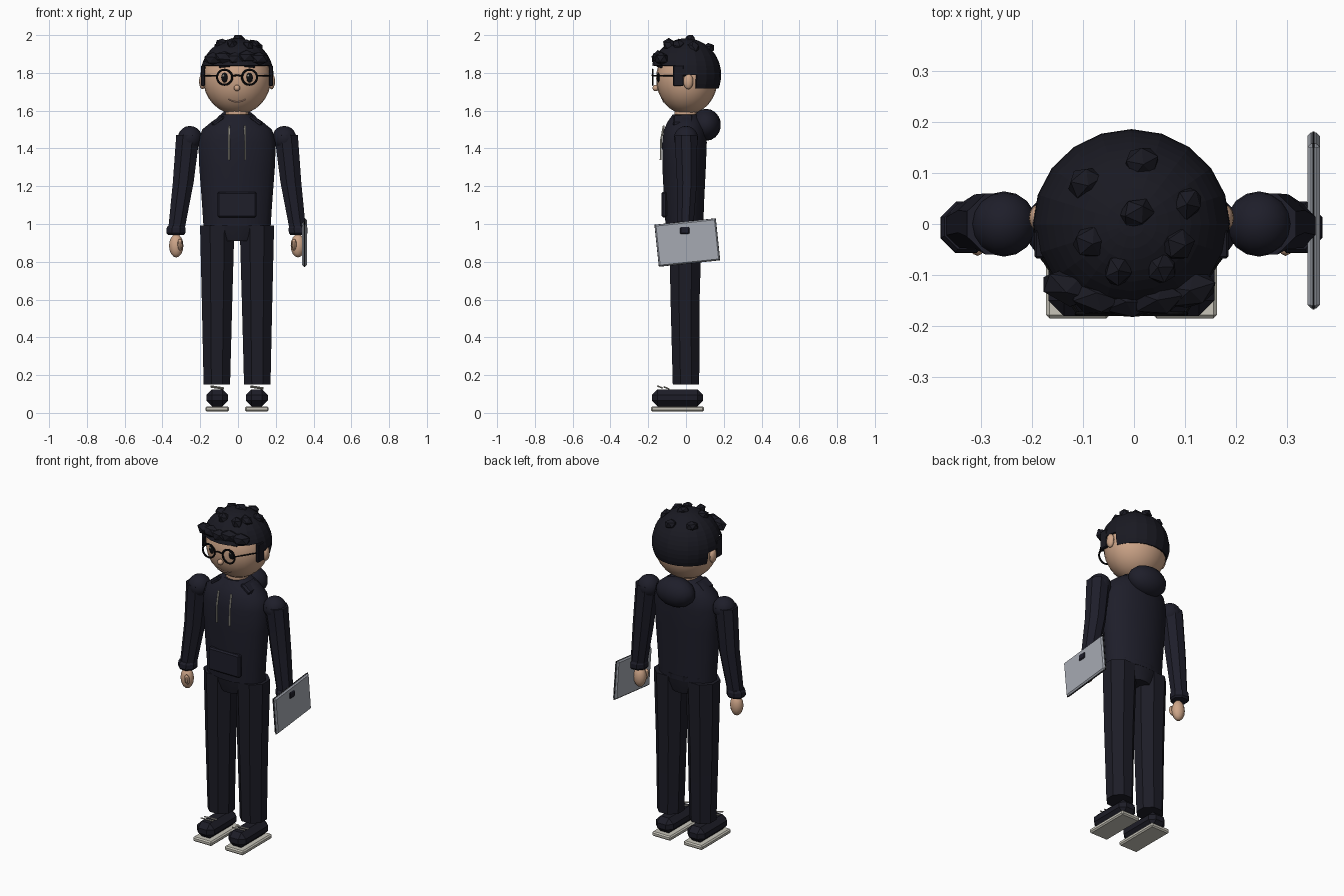
import bpy, bmesh, math, random
from mathutils import Vector, Matrix, Euler

if "Cube" in bpy.data.objects:
    bpy.data.objects.remove(bpy.data.objects["Cube"])

random.seed(4)
OFF = Vector((-0.005, 0, 0))


def mat(name, r, g, b):
    m = bpy.data.materials.new(name)
    m.diffuse_color = (r, g, b, 1)
    m.use_nodes = True
    m.node_tree.nodes["Principled BSDF"].inputs["Base Color"].default_value = m.diffuse_color
    return m


SKIN = mat("skin", 0.62, 0.38, 0.25)
HAIR = mat("hair", 0.010, 0.010, 0.016)
CLOTH = mat("hoodie navy", 0.013, 0.013, 0.023)
PANTS = mat("trouser navy", 0.012, 0.012, 0.020)
BLACK = mat("frame black", 0.004, 0.004, 0.005)
PALE = mat("off white", 0.58, 0.56, 0.49)
METAL = mat("laptop grey", 0.38, 0.40, 0.45)
LIP = mat("lip", 0.55, 0.33, 0.25)


def finish(name, bm, m, angle=30):
    bmesh.ops.recalc_face_normals(bm, faces=bm.faces)
    bmesh.ops.translate(bm, verts=bm.verts, vec=OFF)
    me = bpy.data.meshes.new(name)
    bm.to_mesh(me)
    bm.free()
    me.materials.append(m)
    ob = bpy.data.objects.new(name, me)
    bpy.context.collection.objects.link(ob)
    if angle:
        bpy.ops.object.select_all(action='DESELECT')
        ob.select_set(True)
        bpy.context.view_layer.objects.active = ob
        bpy.ops.object.shade_smooth_by_angle(angle=math.radians(angle))
    return ob


def loft(name, rings, n, m, angle=30):
    """Stack of elliptical rings (x, y, z, rx, ry), capped at both ends."""
    bm = bmesh.new()
    k = 1 / math.cos(math.pi / n)
    loops = []
    for x, y, z, rx, ry in rings:
        loops.append([bm.verts.new((x + k * rx * math.cos((i + .5) * math.tau / n),
                                    y + k * ry * math.sin((i + .5) * math.tau / n), z)) for i in range(n)])
    for a, b in zip(loops, loops[1:]):
        for i in range(n):
            bm.faces.new((a[i], a[(i + 1) % n], b[(i + 1) % n], b[i]))
    bm.faces.new(loops[0])
    bm.faces.new(loops[-1])
    return finish(name, bm, m, angle)


def placed(c, s, rot=(0, 0, 0)):
    return Matrix.LocRotScale(Vector(c), Euler([math.radians(a) for a in rot]), Vector(s))


def ball(name, c, s, m, seg=16, rings=10, rot=(0, 0, 0), angle=40):
    bm = bmesh.new()
    bmesh.ops.create_uvsphere(bm, u_segments=seg, v_segments=rings, radius=1, matrix=placed(c, s, rot))
    return finish(name, bm, m, angle)


def lump(name, c, s, m, rot=(0, 0, 0)):
    bm = bmesh.new()
    bmesh.ops.create_icosphere(bm, subdivisions=1, radius=1, matrix=placed(c, s, rot))
    return finish(name, bm, m, 0)


def box(name, c, s, m, bevel=0.0, rot=(0, 0, 0), seg=1):
    bm = bmesh.new()
    bmesh.ops.create_cube(bm, size=1, matrix=Matrix.Diagonal((*s, 1)))
    if bevel:
        bmesh.ops.bevel(bm, geom=bm.edges[:], offset=bevel, segments=seg, affect='EDGES', profile=0.5)
    bm.transform(placed(c, (1, 1, 1), rot))
    return finish(name, bm, m)


def rod(name, pts, r, m, n=6):
    """Chain of thin cylinders through the points."""
    bm = bmesh.new()
    for a, b in zip(pts, pts[1:]):
        a, b = Vector(a), Vector(b)
        mx = Matrix.Translation((a + b) / 2) @ (b - a).to_track_quat('Z', 'Y').to_matrix().to_4x4()
        bmesh.ops.create_cone(bm, cap_ends=True, segments=n, radius1=r, radius2=r,
                              depth=(b - a).length + r * .5, matrix=mx)
    return finish(name, bm, m)


# Head, neck and face
HC, HS = (0, 0.005, 1.77), (0.18, 0.163, 0.19)
ball("head", HC, HS, SKIN, 24, 16)
loft("neck", [(0, 0, 1.53, .06, .06), (0, 0, 1.62, .06, .06)], 12, SKIN)


def face_y(x, z):
    d = 1 - (x / HS[0]) ** 2 - ((z - HC[2]) / HS[2]) ** 2
    return HC[1] - HS[1] * math.sqrt(max(d, 0))


ball("nose", (0, -.16, 1.72), (.017, .017, .017), SKIN, 10, 8)
rod("mouth", [(x, face_y(x, z) - .001, z) for x, z in
              [(-.045, 1.66), (-.025, 1.65), (0, 1.645), (.025, 1.65), (.045, 1.66)]], .003, LIP)

# Hair shell: sphere trimmed along the hairline
bm = bmesh.new()
bmesh.ops.create_uvsphere(bm, u_segments=20, v_segments=24, radius=1,
                          matrix=placed((0, 0, 1.79), (.193, .186, .193)))
bmesh.ops.delete(bm, geom=[f for f in bm.faces if not (
    f.calc_center_median().z > 1.85
    or (f.calc_center_median().y > .045 and f.calc_center_median().z > 1.72)
    or (f.calc_center_median().y > -.07 and f.calc_center_median().z > 1.79))], context='FACES')
hair = finish("hair_shell", bm, HAIR, 0)
mod = hair.modifiers.new("thickness", 'SOLIDIFY')
mod.thickness = .012

# Hair tufts on the crown and a clumpy fringe
for i, (x, y) in enumerate([(-.09, .08), (.02, .12), (.11, .04), (.09, -.04), (-.08, -.035), (-.025, -.09),
                            (.01, .02), (.06, -.085)]):
    z = 1.785 + math.sqrt(.19 ** 2 - x * x - y * y)
    lump(f"hair_tuft_{i}", (x, y, z), (.038, .034, .028), HAIR, [random.uniform(0, 60) for _ in range(3)])
for i, (x, y, z) in enumerate([(-.125, -.125, 1.875), (-.07, -.145, 1.88), (-.01, -.15, 1.875),
                               (.05, -.145, 1.885), (.115, -.13, 1.875)]):
    lump(f"fringe_{i}", (x, y, z), (.058, .036, .036), HAIR, (random.uniform(-20, 20), 0, x * 150))

for side, s in (("left", -1), ("right", 1)):
    # Ear, sideburn, eye, brow and glasses
    ball("ear_" + side, (s * .183, .012, 1.755), (.018, .026, .042), SKIN, 12, 8)
    box("sideburn_" + side, (s * .18, -.04, 1.785), (.02, .055, .11), HAIR, .004)
    ex = s * .066
    fy = face_y(ex, 1.775)
    ball("eye_" + side, (ex, fy, 1.775), (.018, .008, .026), BLACK, 12, 8)
    ball("eye_glint_" + side, (ex - .006, fy - .008, 1.785), (.005, .003, .006), PALE, 8, 6)
    box("brow_" + side, (ex, face_y(ex, 1.835) - .004, 1.836), (.06, .014, .013), HAIR, .003, (0, s * 6, s * 18))
    rod("glasses_rim_" + side, [(ex + .04 * math.cos(a * math.tau / 20), -.176, 1.777 + .04 * math.sin(a * math.tau / 20))
                                for a in range(21)], .0055, BLACK)
    rod("glasses_temple_" + side, [(s * .104, -.176, 1.785), (s * .185, -.05, 1.785), (s * .188, 0, 1.785)], .004, BLACK)

    # Sleeve, cuff and hand
    ball("shoulder_" + side, (s * .25, 0, 1.455), (.064, .064, .064), CLOTH, 16, 10)
    loft("sleeve_" + side, [(s * .26, 0, 1.47, .062, .06), (s * .285, .005, 1.22, .055, .053),
                            (s * .322, -.005, .965, .043, .042)], 8, CLOTH, 20)
    loft("cuff_" + side, [(s * .322, -.005, .99, .044, .044), (s * .323, -.006, .978, .05, .05),
                          (s * .324, -.007, .952, .05, .05), (s * .324, -.008, .942, .042, .042)], 8, CLOTH, 20)
    ball("hand_" + side, (s * .322, -.015, .885), (.038, .034, .062), SKIN, 12, 8)
    ball("thumb_" + side, (s * .302, -.045, .89), (.014, .016, .032), SKIN, 8, 6, (15, 0, 0))

    # Trouser leg
    loft("leg_" + side, [(s * .105, -.003, .992, .091, .087), (s * .106, -.005, .57, .08, .076),
                         (s * .107, 0, .15, .07, .07)], 8, PANTS, 20)

    # Shoe, sole and laces
    box("shoe_" + side, (s * .105, -.045, .08), (.115, .27, .09), PANTS, .03)
    box("sole_" + side, (s * .105, -.045, .021), (.125, .28, .027), PALE, .007)
    for i in range(2):
        y = -.15 + i * .035
        rod(f"lace_{side}_{i}", [(s * .105 - .033, y, .142 - i * .005), (s * .105 + .033, y + .025, .132 - i * .005)],
            .004, PALE)

    # Collar flap of the hood and drawstring
    box("collar_" + side, (s * .1, -.015, 1.545), (.075, .11, .03), CLOTH, .01, (0, s * 38, 0))
    rod("drawstring_" + side, [(s * .042, -.118, 1.52), (s * .043, -.133, 1.44), (s * .043, -.134, 1.34)], .005, PALE)

# Glasses bridge
rod("glasses_bridge", [(-.028, -.176, 1.783), (0, -.178, 1.788), (.028, -.176, 1.783)], .0045, BLACK)

# Hoodie body, hem, pocket and hood
loft("torso", [(0, -.008, .99, .178, .1), (0, -.01, 1.1, .185, .105), (0, -.01, 1.3, .2, .115),
               (0, -.008, 1.43, .205, .118), (0, -.005, 1.5, .185, .112), (0, 0, 1.545, .13, .095),
               (0, 0, 1.58, .075, .07)], 16, CLOTH, 40)
loft("pelvis", [(0, -.005, .91, .085, .085), (0, -.005, .96, .13, .094), (0, -.005, 1.02, .17, .098)], 12, PANTS)
box("pocket", (0, -.115, 1.103), (.208, .03, .135), CLOTH, .008)
ball("hood", (0, .105, 1.525), (.12, .08, .085), CLOTH, 14, 9)

# Closed laptop held at the side
box("laptop", (.357, .007, .902), (.024, .325, .222), METAL, .007, (6, 0, 0))
box("laptop_seam", (.357, .007, .902), (.004, .327, .224), BLACK, 0, (6, 0, 0))
